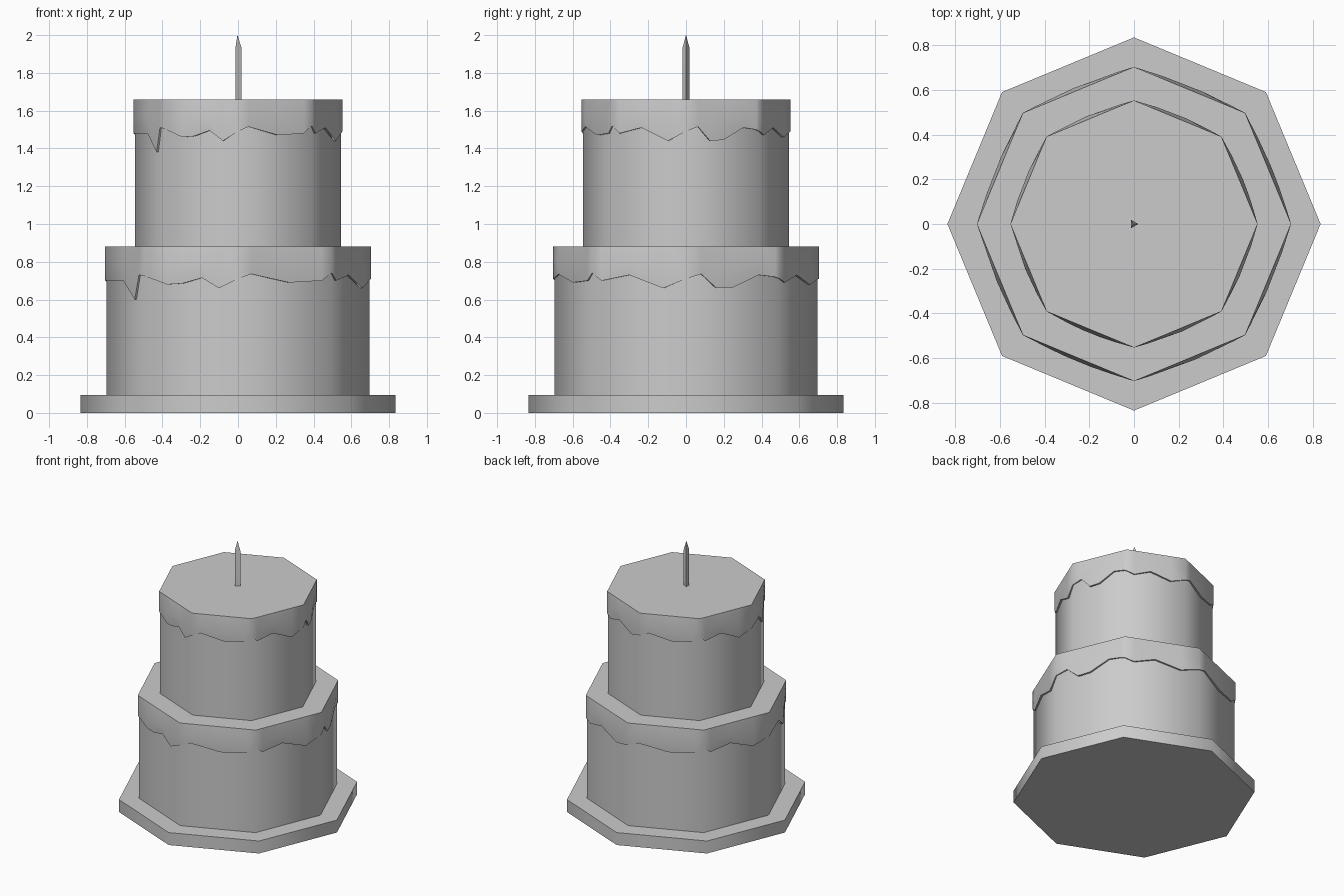
import bpy, bmesh, math
from mathutils import Vector

if "Cube" in bpy.data.objects:
    bpy.data.objects.remove(bpy.data.objects["Cube"])


def finish(name, bm, angle=50):
    bmesh.ops.recalc_face_normals(bm, faces=bm.faces)
    me = bpy.data.meshes.new(name)
    bm.to_mesh(me)
    bm.free()
    ob = bpy.data.objects.new(name, me)
    bpy.context.collection.objects.link(ob)
    me.shade_smooth()
    me.set_sharp_from_angle(angle=math.radians(angle))
    return ob


def corner(i, r, n=8):
    a = 2 * math.pi * i / n
    return Vector((r * math.cos(a), r * math.sin(a), 0))


def lathe(name, profile, n, dx=0.0, angle=50):
    # closed n-sided solid from (radius, height) rings
    bm = bmesh.new()
    rings = [[bm.verts.new(corner(i, r, n) + Vector((dx, 0, z))) for i in range(n)]
             for r, z in profile]
    for a, b in zip(rings, rings[1:]):
        for i in range(n):
            j = (i + 1) % n
            bm.faces.new((a[i], a[j], b[j], b[i]))
    bm.faces.new(rings[0])
    bm.faces.new(rings[-1])
    return finish(name, bm, angle)


# Drip lengths along each octagon edge: (fraction of edge, drop)
DRIPS = [
    [(0, .17), (.16, .145), (.32, .22), (.5, .215), (.77, .15), (.95, .16)],
    [(0, .17), (.12, .19), (.4, .15), (.75, .20)],
    [(0, .17), (.14, .145), (.54, .19), (.89, .18)],
    [(0, .14), (.1, .18), (.4, .15), (.75, .22)],
    [(0, .18), (.5, .18), (.78, .28), (.88, .15)],
    [(0, .155), (.25, .20), (.41, .195), (.62, .165), (.8, .22)],
    [(0, .17), (.14, .145), (.54, .19), (.89, .18)],
    [(0, .14), (.1, .18), (.4, .15), (.76, .22)],
]


def icing(name, r, top):
    bm = bmesh.new()
    cols = []
    for e, edge in enumerate(DRIPS):
        out = (corner(e, 1) + corner(e + 1, 1)).normalized()
        for t, drop in edge:
            p = corner(e, r).lerp(corner(e + 1, r), t)
            swell = .016 * math.sin(math.pi * t)
            inner = p * ((r - .02) / r)
            pts = [p + Vector((0, 0, top)),
                   p + out * swell + Vector((0, 0, top - drop * .55)),
                   p + out * swell * .5 + Vector((0, 0, top - drop)),
                   inner + Vector((0, 0, top - drop))]
            cols.append([bm.verts.new(q) for q in pts])
    for a, b in zip(cols, cols[1:] + cols[:1]):
        for k in range(3):
            bm.faces.new((a[k], b[k], b[k + 1], a[k + 1]))
    bm.faces.new([c[0] for c in cols])
    return finish(name, bm, 55)


# Cake board
lathe("cake_board", [(.835, 0), (.835, .095)], 8)

# Two tiers with dripping icing
for label, r, z0, z1 in (("lower", .703, .09, .88), ("upper", .553, .86, 1.66)):
    lathe(label + "_tier", [(r - .007, z0), (r - .007, z1 - .02)], 8)
    icing(label + "_icing", r, z1)

# Three-sided candle with pointed tip
lathe("candle", [(.022, 1.64), (.022, 1.93), (.0005, 2.0)], 3, dx=-.003, angle=30)
